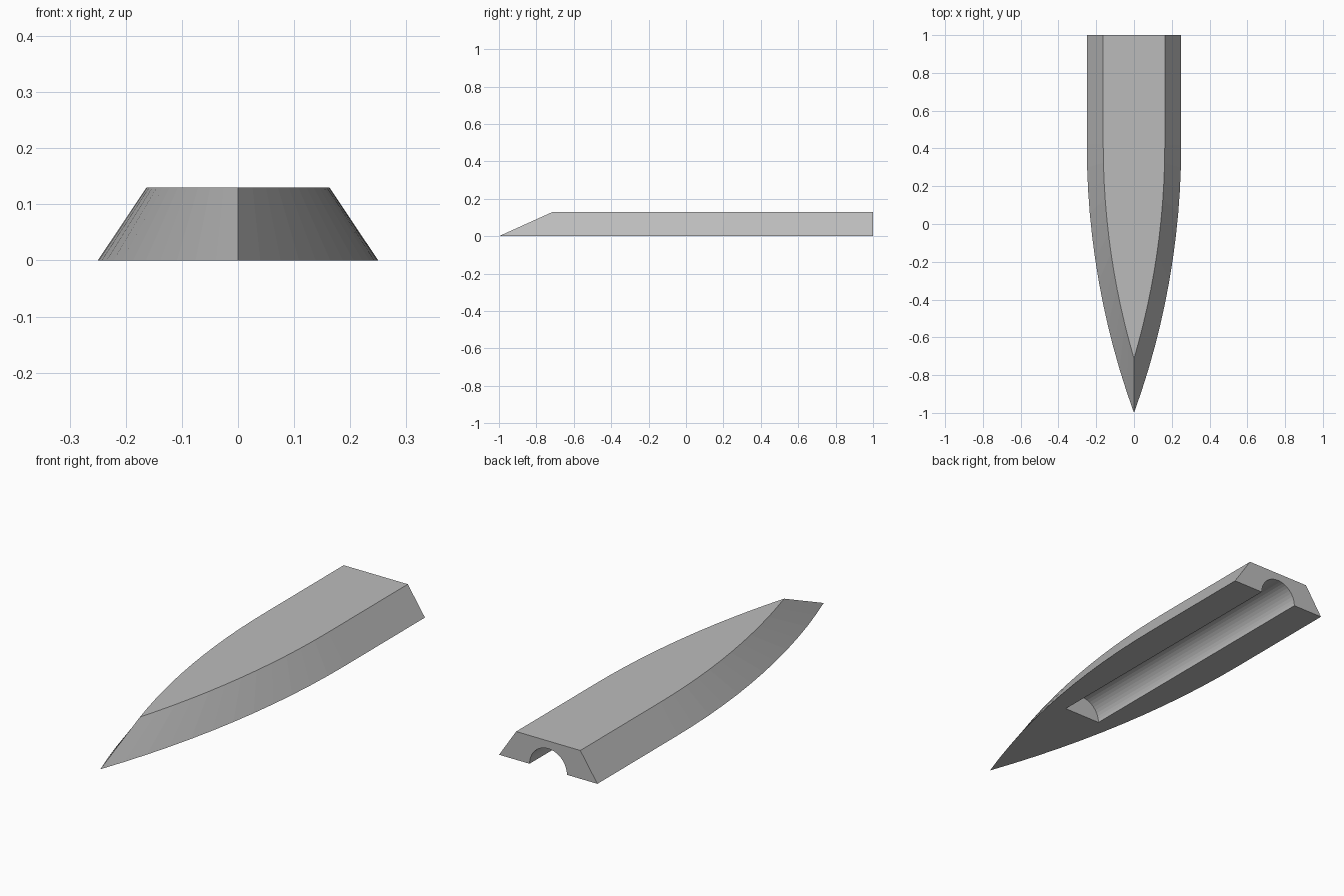
import bpy, bmesh
from math import sin, cos, pi, asin, atan2

if "Cube" in bpy.data.objects:
    bpy.data.objects.remove(bpy.data.objects["Cube"], do_unlink=True)

HEIGHT, REAR, SHOULDER = 0.13, 1.0, 0.42
GROOVE_R, GROOVE_FRONT = 0.095, -0.36
SIDE_STEPS, GROOVE_STEPS = 12, 20

grey = bpy.data.materials.new("plain grey")
grey.use_nodes = True
grey.diffuse_color = (0.5, 0.5, 0.5, 1)
grey.node_tree.nodes["Principled BSDF"].inputs["Base Color"].default_value = (0.5, 0.5, 0.5, 1)


def outline(half_width, tip, z):
    """Pointed arch plan from rear left, round the tip, to rear right."""
    length = SHOULDER - tip
    radius = (length ** 2 + half_width ** 2) / (2 * half_width)
    sweep = asin(length / radius)
    side = [(half_width, REAR, z)]
    for i in range(SIDE_STEPS):
        a = sweep * i / SIDE_STEPS
        side.append((half_width - radius * (1 - cos(a)), SHOULDER - radius * sin(a), z))
    return side + [(0, tip, z)] + [(-x, y, z) for x, y, z in reversed(side)]


def arch(y):
    """Half-round groove section from left to right."""
    angles = [pi * i / GROOVE_STEPS for i in range(GROOVE_STEPS + 1)]
    return [(GROOVE_R * cos(a), y, GROOVE_R * sin(a)) for a in angles]


bm = bmesh.new()
bottom, top, rear_arch, front_arch = (
    [bm.verts.new(p) for p in points]
    for points in (outline(0.25, -1.0, 0), outline(0.163, -0.712, HEIGHT),
                   arch(REAR), arch(GROOVE_FRONT)))


def bridge(a, b):
    for i in range(len(a) - 1):
        bm.faces.new((a[i], a[i + 1], b[i + 1], b[i]))


# Sloping sides, deck and half-round groove
bridge(bottom, top)
bm.faces.new(top)
bridge(rear_arch, front_arch)
# Closed front end of the groove
bm.faces.new(front_arch)
# Rear wall with the arch cut out of it
bm.faces.new([bottom[0], top[0], top[-1], bottom[-1]] + rear_arch[::-1])
# Underside around the groove
bm.faces.new(bottom + [rear_arch[-1], front_arch[-1], front_arch[0], rear_arch[0]])

bmesh.ops.recalc_face_normals(bm, faces=bm.faces)
mesh = bpy.data.meshes.new("grooved_pointed_body")
bm.to_mesh(mesh)
bm.free()
mesh.materials.append(grey)
body = bpy.data.objects.new("grooved_pointed_body", mesh)
bpy.context.collection.objects.link(body)
